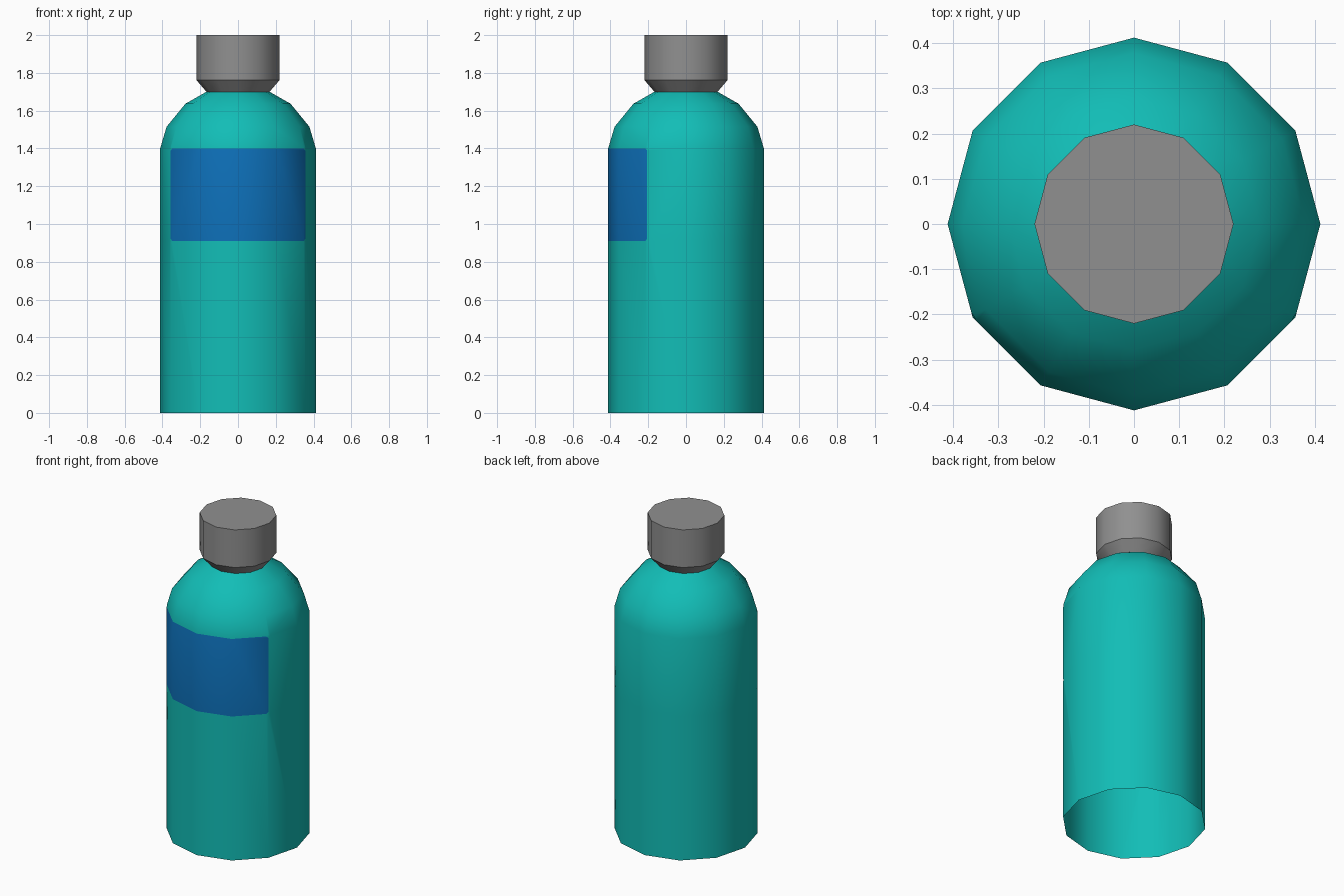
import bpy, bmesh
from math import sin, cos, pi, radians

SIDES = 12
LABEL_LOW, LABEL_HIGH = 0.91, 1.40

cube = bpy.data.objects.get("Cube")
if cube:
    bpy.data.objects.remove(cube, do_unlink=True)


def material(name, color):
    mat = bpy.data.materials.new(name)
    mat.use_nodes = True
    mat.diffuse_color = color
    mat.node_tree.nodes["Principled BSDF"].inputs["Base Color"].default_value = color
    return mat


def lathe(profile, close_top=False):
    """Turn a bottom-to-top (radius, height) profile into a faceted shell."""
    bm = bmesh.new()
    rings = [[bm.verts.new((r * cos(2 * pi * i / SIDES), r * sin(2 * pi * i / SIDES), z))
              for i in range(SIDES)] for r, z in profile]
    for low, high in zip(rings, rings[1:]):
        for i in range(SIDES):
            j = (i + 1) % SIDES
            bm.faces.new((low[i], low[j], high[j], high[i]))
    if close_top:
        bm.faces.new(rings[-1])
    bm.normal_update()
    return bm


def finish(bm, name, mats, angle):
    mesh = bpy.data.meshes.new(name)
    bm.to_mesh(mesh)
    bm.free()
    obj = bpy.data.objects.new(name, mesh)
    bpy.context.collection.objects.link(obj)
    for mat in mats:
        mesh.materials.append(mat)
    bpy.ops.object.select_all(action='DESELECT')
    obj.select_set(True)
    bpy.context.view_layer.objects.active = obj
    bpy.ops.object.shade_smooth_by_angle(angle=radians(angle))
    return obj


teal = material("teal", (0.006, 0.51, 0.47, 1))
blue = material("label blue", (0.004, 0.16, 0.48, 1))
grey = material("cap grey", (0.28, 0.28, 0.28, 1))

# Bottle body: open at the bottom, rounded shoulder
body = lathe([(0.412, 0), (0.412, LABEL_LOW), (0.412, LABEL_HIGH),
              (0.378, 1.515), (0.278, 1.637), (0.167, 1.70)])

# Label: the four front panels, with clipped corners
corners = [v for v in body.verts
           if abs(v.co.y + 0.206) < 0.01 and LABEL_LOW - 0.01 < v.co.z < LABEL_HIGH + 0.01]
bmesh.ops.bevel(body, geom=corners, offset=0.012, offset_type='OFFSET',
                segments=1, profile=0.5, affect='VERTICES')
for face in body.faces:
    center = face.calc_center_median()
    on_label = (center.y < -0.22 and LABEL_LOW + 0.05 < center.z < LABEL_HIGH - 0.05
                and face.calc_area() > 0.01)
    face.material_index = 1 if on_label else 0
finish(body, "bottle_body", [teal, blue], 40)

# Screw cap with a tapered neck below it
cap = lathe([(0.167, 1.70), (0.22, 1.762), (0.22, 2.0)], close_top=True)
finish(cap, "cap", [grey], 35)
